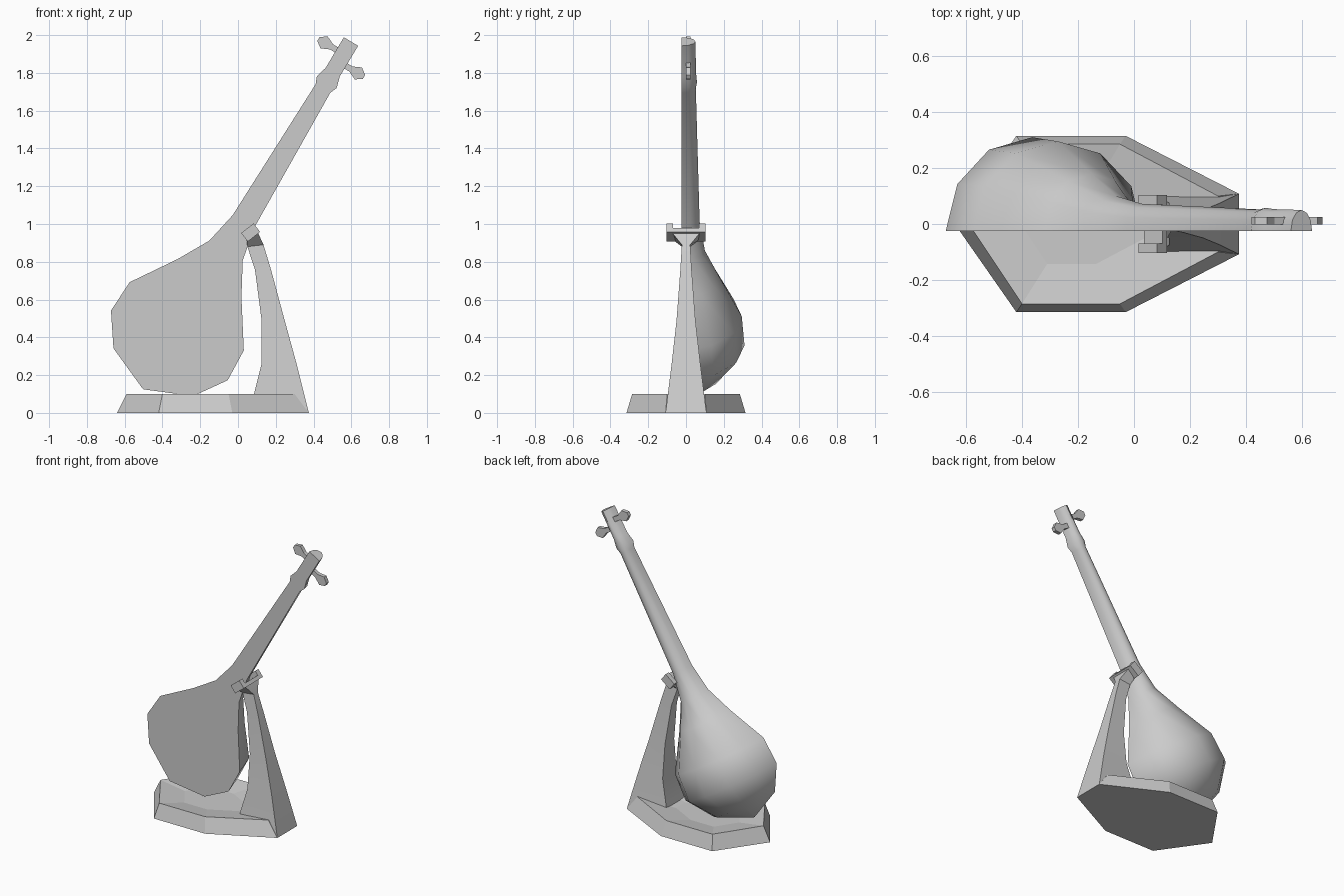
import bpy, bmesh, math
from mathutils import Vector, Matrix

if "Cube" in bpy.data.objects:
    bpy.data.objects.remove(bpy.data.objects["Cube"])

grey = bpy.data.materials.new("plain grey")
grey.use_nodes = True
grey.diffuse_color = (0.6, 0.6, 0.6, 1)
grey.node_tree.nodes["Principled BSDF"].inputs["Base Color"].default_value = (0.6, 0.6, 0.6, 1)

# Instrument frame: u runs up the neck, v across it
ORIGIN = Vector((-0.32, 0, 0.43))
U = Vector((0.513, 0, 0.858))
V = Vector((0.858, 0, -0.513))


def at(u, v, y):
    return ORIGIN + U * u + V * v + Vector((0, y, 0))


def loft(name, rings, smooth=None):
    """Skin a list of equal rings and close both ends."""
    bm = bmesh.new()
    loops = [[bm.verts.new(p) for p in ring] for ring in rings]
    n = len(loops[0])
    for a, b in zip(loops, loops[1:]):
        for i in range(n):
            j = (i + 1) % n
            bm.faces.new((a[i], a[j], b[j], b[i]))
    bm.faces.new(loops[0])
    bm.faces.new(loops[-1])
    bmesh.ops.remove_doubles(bm, verts=bm.verts, dist=0.0005)
    bmesh.ops.recalc_face_normals(bm, faces=bm.faces)
    mesh = bpy.data.meshes.new(name)
    bm.to_mesh(mesh)
    bm.free()
    mesh.materials.append(grey)
    obj = bpy.data.objects.new(name, mesh)
    bpy.context.collection.objects.link(obj)
    if smooth:
        bpy.ops.object.select_all(action="DESELECT")
        obj.select_set(True)
        bpy.context.view_layer.objects.active = obj
        bpy.ops.object.shade_smooth_by_angle(angle=math.radians(smooth))
    return obj


def block(name, center, size, tilt):
    """Box turned about the y axis."""
    m = Matrix.Translation(center) @ Matrix.Rotation(tilt, 4, "Y")
    sx, sy, sz = (s / 2 for s in size)
    rings = [[m @ Vector((x * sx, y * sy, z * sz))
              for x, y in ((-1, -1), (1, -1), (1, 1), (-1, 1))] for z in (-1, 1)]
    return loft(name, rings)


# Body and neck: flat front, rounded back; (u, half width, depth)
FRONT = -0.025
profile = [(-0.354, 0.004, 0.004), (-0.25, 0.246, 0.21), (-0.085, 0.36, 0.335),
           (0.095, 0.352, 0.32), (0.33, 0.197, 0.205), (0.5, 0.103, 0.125),
           (0.68, 0.066, 0.097), (1.5, 0.045, 0.077), (1.54, 0.061, 0.083),
           (1.6, 0.044, 0.078), (1.79, 0.044, 0.075)]
arc = [math.pi * k / 6 for k in range(7)]
loft("body_and_neck", [[at(u, -w * math.cos(a), FRONT + d * math.sin(a)) for a in arc]
                       for u, w, d in profile], 45)

# Tuning pegs: thin flat paddles on either side of the head
paddle = [(0.03, 0.016), (0.075, 0.016), (0.12, 0.037), (0.155, 0.012)]
for name, side, u in (("left_peg", 1, 1.665), ("right_peg", -1, 1.713)):
    loft(name, [[at(u + s * h, side * v, 0.012 + t)
                 for s, t in ((-1, -0.013), (1, -0.013), (1, 0.013), (-1, 0.013))]
                for v, h in paddle])

# Base: seven-sided plinth with a shallow dished top
half = [(0.375, 0.108), (-0.03, 0.315), (-0.42, 0.315)]
inner = [(0.30, 0.10), (-0.05, 0.285), (-0.40, 0.285)]


def plinth_ring(side, tip, z):
    return ([Vector((x, y, z)) for x, y in side] + [Vector((tip, 0, z))]
            + [Vector((x, -y, z)) for x, y in reversed(side)])


top = plinth_ring(inner, -0.59, 0.10)
dip = Vector((-0.22, 0, 0.07))
loft("base", [plinth_ring(half, -0.64, 0), top, [p.lerp(dip, 0.5) - Vector((0, 0, 0.012)) for p in top]])

# Post: tapering curved upright flaring under the cradle
# (inner x, inner z, outer x, outer z, half width)
levels = [(0.07, 0.0, 0.375, 0.0, 0.108), (0.085, 0.1, 0.35, 0.1, 0.096),
          (0.125, 0.26, 0.31, 0.26, 0.076), (0.125, 0.49, 0.247, 0.49, 0.05),
          (0.09, 0.757, 0.175, 0.757, 0.03), (0.05, 0.88, 0.135, 0.89, 0.022),
          (0.045, 0.92, 0.105, 0.955, 0.075)]
loft("post", [[Vector((xi, -h, zi)), Vector((xo, -h, zo)),
               Vector((xo, h, zo)), Vector((xi, h, zi))]
              for xi, zi, xo, zo, h in levels], 20)

# Cradle: floor with a raised prong at each end
TILT = -math.radians(38)
up = Vector((-math.sin(-TILT), 0, math.cos(TILT)))
middle = Vector((0.067, 0, 0.955))
block("cradle_floor", middle - up * 0.016, (0.083, 0.15, 0.025), TILT)
for name, side in (("back_prong", 1), ("front_prong", -1)):
    block(name, middle + Vector((0, side * 0.087, 0)), (0.083, 0.034, 0.057), TILT)
